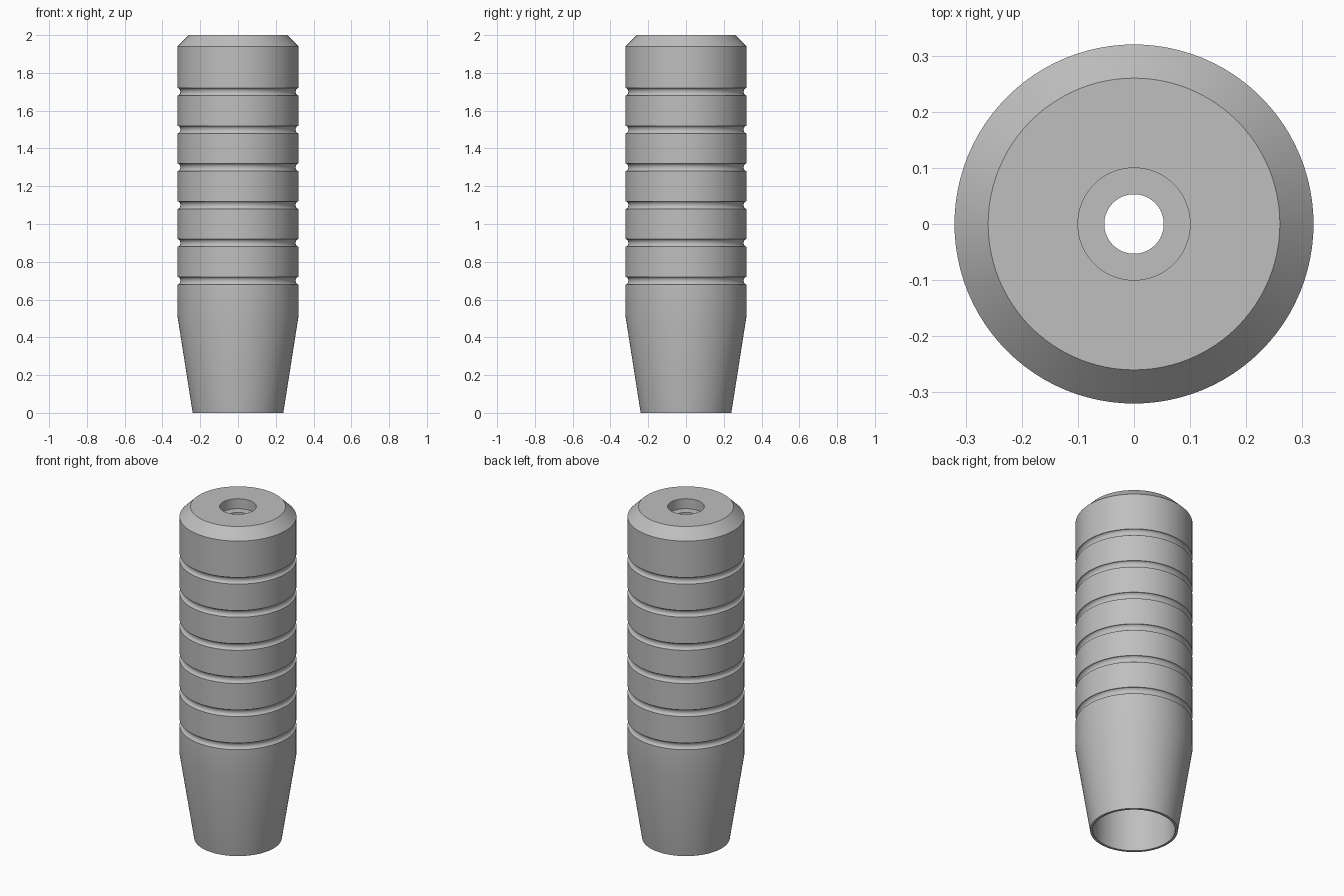
import bpy, bmesh, math

cube = bpy.data.objects.get("Cube")
if cube:
    bpy.data.objects.remove(cube, do_unlink=True)

# Plain grey
grey = bpy.data.materials.new("plain_grey")
grey.use_nodes = True
colour = (0.52, 0.52, 0.52, 1)
grey.diffuse_color = colour
grey.node_tree.nodes["Principled BSDF"].inputs["Base Color"].default_value = colour

RADIUS = 0.32
GROOVE_HALF, GROOVE_DEPTH = 0.02, 0.015


def groove(z):
    """Shallow rounded groove, listed from bottom to top."""
    angles = [math.pi * i / 8 for i in range(9)]
    return [(RADIUS - GROOVE_DEPTH * math.sin(a), z - GROOVE_HALF * math.cos(a))
            for a in angles]


# Outer side: tapered foot, six grooves, chamfered top
profile = [(0.24, 0), (RADIUS, 0.51)]
for i in range(6):
    profile += groove(0.7 + 0.2 * i)
profile += [(RADIUS, 1.94), (0.26, 2)]

# Counterbored through hole and hollow inside
profile += [(0.1, 2), (0.1, 1.94), (0.053, 1.94), (0.053, 1.88),
            (0.225, 1.88), (0.225, 0)]

# Turn the closed profile around the z axis
bm = bmesh.new()
verts = [bm.verts.new((r, 0, z)) for r, z in profile]
edges = [bm.edges.new((v, verts[(i + 1) % len(verts)])) for i, v in enumerate(verts)]
bmesh.ops.spin(bm, geom=verts + edges, cent=(0, 0, 0), axis=(0, 0, 1),
               angle=math.tau, steps=96, use_merge=True)
bmesh.ops.remove_doubles(bm, verts=bm.verts, dist=0.0001)
bmesh.ops.recalc_face_normals(bm, faces=bm.faces)
mesh = bpy.data.meshes.new("grip_body")
bm.to_mesh(mesh)
bm.free()
mesh.materials.append(grey)

body = bpy.data.objects.new("grip_body", mesh)
bpy.context.collection.objects.link(body)
bpy.ops.object.select_all(action="DESELECT")
body.select_set(True)
bpy.context.view_layer.objects.active = body
bpy.ops.object.shade_smooth_by_angle(angle=math.radians(25))
